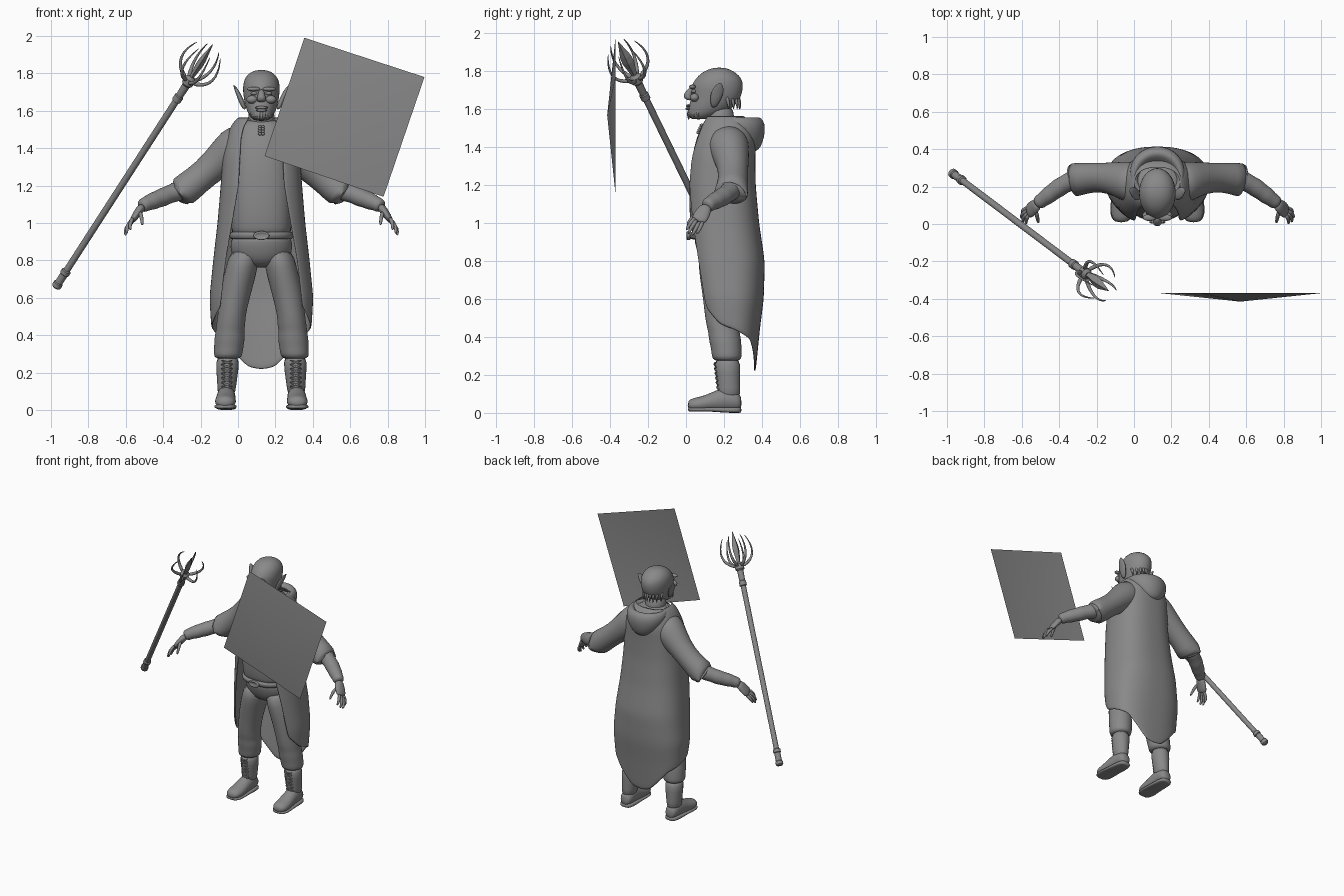
import bpy
import bmesh
import math
from mathutils import Vector

default_cube = bpy.data.objects.get("Cube")
if default_cube:
    bpy.data.objects.remove(default_cube, do_unlink=True)

MIDDLE = 0.125  # the figure stands slightly to its left of the scene centre
SIDES = {"left": 1, "right": -1}

grey = bpy.data.materials.new("plain_grey")
grey.use_nodes = True
colour = (0.25, 0.25, 0.25, 1)
grey.diffuse_color = colour
shader = grey.node_tree.nodes["Principled BSDF"]
shader.inputs["Base Color"].default_value = colour
shader.inputs["Roughness"].default_value = 0.7


def finish(name, bm, subdivide=0, sharp=60, thickness=0):
    """Turn a bmesh into a named, shaded object."""
    bmesh.ops.recalc_face_normals(bm, faces=bm.faces)
    mesh = bpy.data.meshes.new(name)
    bm.to_mesh(mesh)
    bm.free()
    for polygon in mesh.polygons:
        polygon.use_smooth = sharp > 0
    if sharp:
        mesh.set_sharp_from_angle(angle=math.radians(sharp))
    mesh.materials.append(grey)
    obj = bpy.data.objects.new(name, mesh)
    bpy.context.collection.objects.link(obj)
    if thickness:
        shell = obj.modifiers.new("cloth thickness", "SOLIDIFY")
        shell.thickness = thickness
        shell.offset = 0
    if subdivide:
        obj.modifiers.new("rounding", "SUBSURF").levels = subdivide
        obj.modifiers["rounding"].render_levels = subdivide
    return obj


def loft(name, rows, axes=None, sides=20, power=1, subdivide=1, sharp=180):
    """Skin oval rings (x, y, z, radius a, radius b); follow the path if no axes are given."""
    bm = bmesh.new()
    rings = []
    centres = [Vector(row[:3]) for row in rows]
    for i, row in enumerate(rows):
        if axes:
            a, b = map(Vector, axes)
        else:
            along = (centres[min(i + 1, len(rows) - 1)] - centres[max(i - 1, 0)]).normalized()
            guide = Vector((0, 1, 0)) if abs(along.y) < 0.8 else Vector((1, 0, 0))
            a = (guide - along * guide.dot(along)).normalized()
            b = along.cross(a)
        ring = []
        for k in range(sides):
            angle = math.tau * k / sides
            c, s = math.cos(angle), math.sin(angle)
            c = math.copysign(abs(c) ** power, c)
            s = math.copysign(abs(s) ** power, s)
            ring.append(bm.verts.new(centres[i] + a * c * row[3] + b * s * row[-1]))
        rings.append(ring)
    for low, high in zip(rings, rings[1:]):
        for k in range(sides):
            j = (k + 1) % sides
            bm.faces.new((low[k], low[j], high[j], high[k]))
    bm.faces.new(rings[0])
    bm.faces.new(rings[-1])
    return finish(name, bm, subdivide, sharp)


FLAT = ((1, 0, 0), (0, 1, 0))
UPRIGHT = ((1, 0, 0), (0, 0, 1))


def stack(name, levels, power=1):
    """Loft of level rings given as (z, half width, front y, back y)."""
    rows = [(MIDDLE, (f + b) / 2, z, w, (b - f) / 2) for z, w, f, b in levels]
    return loft(name, rows, FLAT, sides=28, power=power)


def ball(name, centre, size):
    bm = bmesh.new()
    bmesh.ops.create_uvsphere(bm, u_segments=20, v_segments=12, radius=1)
    bmesh.ops.scale(bm, vec=size, verts=bm.verts)
    bmesh.ops.translate(bm, vec=centre, verts=bm.verts)
    return finish(name, bm, sharp=180)


def strand(name, points, radius, tip=None):
    """Thin tapering tube through points."""
    tip = radius if tip is None else tip
    last = len(points) - 1
    rows = [(*p, radius + (tip - radius) * i / last) for i, p in enumerate(points)]
    return loft(name, rows, sides=8)


def lookup(table, x):
    """Linear reading of a table of (key, values...) with rising keys."""
    x = min(max(x, table[0][0]), table[-1][0])
    for low, high in zip(table, table[1:]):
        if x <= high[0]:
            t = (x - low[0]) / (high[0] - low[0])
            return [p + (q - p) * t for p, q in zip(low[1:], high[1:])]


# Head, neck and face
stack("head", [(1.545, .03, .03, .1), (1.56, .055, .01, .16), (1.59, .075, .008, .23),
               (1.64, .09, .022, .28), (1.68, .096, .03, .295), (1.72, .1, .025, .302),
               (1.76, .095, .05, .295), (1.79, .078, .08, .265), (1.81, .05, .12, .23),
               (1.818, .02, .155, .195)])
stack("neck", [(1.5, .08, .1, .27), (1.56, .07, .11, .25), (1.62, .07, .11, .25)])
loft("nose", [(MIDDLE, .035, 1.715, .014, .015), (MIDDLE, .015, 1.69, .017, .02),
              (MIDDLE, .006, 1.665, .026, .024), (MIDDLE, .02, 1.645, .022, .016)], FLAT)
ball("upper_lip", (MIDDLE, .012, 1.617), (.036, .012, .008))
ball("lower_lip", (MIDDLE, .01, 1.602), (.03, .013, .008))
for side, s in SIDES.items():
    ball(side + "_brow", (MIDDLE + s * .042, .034, 1.716), (.036, .018, .012))
    ball(side + "_eye", (MIDDLE + s * .038, .042, 1.693), (.02, .014, .01))
    ball(side + "_cheek", (MIDDLE + s * .05, .045, 1.66), (.03, .025, .022))
    loft(side + "_ear", [(MIDDLE + s * x, y, z, a, b) for x, y, z, a, b in (
        (.088, .145, 1.605, .01, .012), (.105, .155, 1.645, .016, .028),
        (.122, .165, 1.69, .014, .036), (.14, .175, 1.725, .008, .02),
        (.148, .18, 1.738, .003, .004))], FLAT)
for i in range(9):
    turn = (i - 4) / 4
    x = MIDDLE + .055 * turn
    y = .015 + .05 * turn * turn
    strand(f"beard_tuft_{i}", [(x, y + .01, 1.6), (x, y - .008, 1.575), (x, y, 1.54 + .02 * abs(turn))], .013, .002)
    x, y = MIDDLE + .075 * turn, .28 - .06 * turn * turn
    strand(f"nape_hair_{i}", [(x, y - .01, 1.67), (x, y + .006, 1.63), (x, y + .004, 1.595)], .014, .002)

# Shirt, belt and neck ornament
stack("shirt", [(.9, .155, .04, .3), (.97, .162, .025, .31), (1.08, .165, .015, .32),
                (1.2, .168, .018, .33), (1.35, .165, .03, .34), (1.45, .15, .055, .34),
                (1.52, .13, .085, .31), (1.555, .1, .11, .28)], .8)
stack("belt", [(.912, .163, .027, .315), (.916, .17, .02, .32),
               (.95, .17, .014, .32), (.954, .163, .02, .315)], .85)
loft("buckle", [(MIDDLE, .03, .933, .036, .019), (MIDDLE, .012, .933, .045, .026),
                (MIDDLE, .004, .933, .042, .023), (MIDDLE, .003, .933, .033, .015),
                (MIDDLE, .009, .933, .03, .013)], UPRIGHT)
for i in range(4):
    for side, s in SIDES.items():
        ball(f"{side}_neck_bead_{i}", (MIDDLE + s * .008, .082 - .006 * i, 1.515 - .013 * i), (.009, .01, .008))

# Long coat, open at the front: height, half width, front, back, half opening
coat_cut = [(.2, .25, .1, .36, .225), (.45, .264, .08, .385, .228), (.6, .273, .05, .405, .213),
            (.8, .253, .02, .41, .19), (1, .23, .005, .38, .155), (1.2, .213, 0, .362, .12),
            (1.35, .203, .015, .36, .113), (1.45, .185, .045, .365, .108),
            (1.53, .155, .08, .34, .09), (1.565, .12, .11, .3, .06)]
coat_hem = [(0, .215), (.1, .23), (.25, .31), (.4, .385), (.65, .43), (.85, .47), (1, .55)]
ROWS, COLUMNS = 26, 40
bm = bmesh.new()
grid = []
for r in range(ROWS + 1):
    line = []
    for c in range(COLUMNS + 1):
        u = 2 * c / COLUMNS - 1
        hem = lookup(coat_hem, abs(u))[0]
        z = 1.565 + (hem - 1.565) * r / ROWS
        wide, front, back, gap = lookup(coat_cut, z)
        angle = u * (math.pi - math.asin((gap / wide) ** 1.25))
        sx, cy = math.sin(angle), math.cos(angle)
        x = MIDDLE + wide * math.copysign(abs(sx) ** .8, sx)
        y = (front + back) / 2 + (back - front) / 2 * math.copysign(abs(cy) ** .8, cy)
        line.append(bm.verts.new((x, y, z)))
    grid.append(line)
for upper, lower in zip(grid, grid[1:]):
    for c in range(COLUMNS):
        bm.faces.new((upper[c], upper[c + 1], lower[c + 1], lower[c]))
finish("coat", bm, subdivide=1, sharp=180, thickness=.01)

# Lowered hood with a hollow behind the neck
stack("hood", [(1.375, .03, .32, .37), (1.4, .075, .29, .395), (1.45, .125, .2, .412),
               (1.5, .148, .15, .418), (1.54, .147, .13, .41), (1.56, .13, .125, .385),
               (1.553, .112, .14, .36), (1.51, .095, .16, .33), (1.48, .05, .2, .28)])

# Arms, sleeves and hands
fingers = {"thumb": ((.65, .07, 1.06), (.64, .03, 1.03), (.636, .003, .985)),
           "index": ((.685, .05, 1.03), (.705, .02, .995), (.7, .0, .96)),
           "middle": ((.69, .06, 1.02), (.722, .03, .98), (.718, .01, .94)),
           "ring": ((.69, .075, 1.01), (.73, .05, .97), (.726, .03, .93)),
           "little": ((.685, .09, 1.01), (.725, .075, .975), (.722, .055, .94))}
for side, s in SIDES.items():
    def mirrored(rows):
        return [(MIDDLE + s * row[0], *row[1:]) for row in rows]

    loft(side + "_sleeve", mirrored([
        (.08, .21, 1.44, .11), (.15, .225, 1.4, .112), (.21, .24, 1.345, .093),
        (.3, .25, 1.265, .077), (.39, .245, 1.192, .083), (.448, .235, 1.147, .093),
        (.452, .234, 1.144, .088), (.42, .245, 1.17, .07)]))
    ripple = [(.4, .255, 1.185, .05), (.46, .232, 1.165, .054), (.5, .21, 1.15, .046),
              (.525, .195, 1.138, .052), (.56, .17, 1.125, .044), (.58, .155, 1.117, .048),
              (.61, .132, 1.105, .038), (.63, .118, 1.095, .04), (.645, .105, 1.085, .03)]
    loft(side + "_forearm", mirrored(ripple))
    loft(side + "_palm", mirrored([
        (.635, .112, 1.09, .03, .024), (.655, .095, 1.065, .038, .022),
        (.675, .078, 1.035, .044, .02), (.695, .062, 1.005, .038, .014)]))
    for finger, path in fingers.items():
        strand(f"{side}_{finger}_finger", mirrored(path), .014, .008)

# Trousers and boots
stack("trouser_seat", [(.76, .06, .13, .24), (.79, .13, .085, .29), (.84, .168, .06, .315),
                       (.9, .165, .045, .31), (.94, .155, .04, .3)])
for side, s in SIDES.items():
    def placed(rows):
        return [(MIDDLE + s * row[0], *row[1:]) for row in rows]

    loft(side + "_trouser_leg", placed([
        (.085, .18, .87, .08, .115), (.105, .18, .76, .086, .115), (.125, .182, .68, .086, .105),
        (.145, .183, .59, .081, .093), (.16, .186, .5, .075, .086), (.164, .195, .45, .079, .086),
        (.168, .2, .425, .076, .083), (.17, .206, .38, .083, .086), (.174, .212, .34, .079, .081),
        (.178, .215, .3, .078, .08), (.18, .216, .27, .07, .074)]), FLAT)
    loft(side + "_boot_shaft", placed([
        (.18, .217, .3, .066, .072), (.182, .22, .21, .06, .066), (.185, .226, .13, .05, .06),
        (.188, .225, .07, .048, .063)]), FLAT)
    foot = [(.187, .293, .05, .025, .03), (.187, .275, .06, .046, .05), (.188, .21, .075, .05, .068),
            (.19, .14, .058, .052, .052), (.192, .08, .045, .058, .04), (.193, .035, .043, .053, .036),
            (.193, .008, .04, .03, .022)]
    loft(side + "_boot_foot", placed(foot), UPRIGHT)
    loft(side + "_boot_sole", placed([(x, y, .015 if i < 3 else .018, a * 1.08, .015 if i < 3 else .011)
                                      for i, (x, y, z, a, b) in enumerate(foot)]), UPRIGHT, power=.6)
    # Crossed laces
    for i in range(7):
        z = .1 + .024 * i
        y = .163 - .003 * i
        for way in (-1, 1):
            strand(f"{side}_lace_{i}_{way}", placed([
                (.184 - way * .033, y + .014, z), (.184, y - .002, z + .012),
                (.184 + way * .033, y + .014, z + .024)]), .005)

# Staff, floating beside the figure
butt = Vector((-.975, .275, .655))
shaft = Vector((.502, -.378, .777)).normalized()
out_a = shaft.orthogonal().normalized()
out_b = shaft.cross(out_a)


def on_staff(distance, radius=0, angle=0):
    return butt + shaft * distance + (out_a * math.cos(angle) + out_b * math.sin(angle)) * radius


profile = [(0, .018), (.008, .026), (.03, .026), (.035, .021), (.09, .021), (.094, .026),
           (.115, .026), (.12, .018), (1.28, .018), (1.284, .025), (1.315, .025), (1.32, .02),
           (1.39, .022), (1.4, .031), (1.435, .031), (1.45, .015)]
loft("staff_shaft", [(*on_staff(t), r) for t, r in profile], sides=16, subdivide=0, sharp=35)
loft("staff_blade", [(*on_staff(t), a, b) for t, a, b in (
    (1.43, .012, .01), (1.53, .032, .02), (1.57, .03, .018), (1.67, .002, .002))],
    sides=4, subdivide=0, sharp=0)
claw = [(1.42, .02), (1.44, .065), (1.475, .1), (1.53, .112), (1.59, .098), (1.635, .075)]
for i in range(6):
    strand(f"staff_claw_{i}", [on_staff(t, r, math.tau * i / 6) for t, r in claw], .014, .002)

# Tilted square panel with a shallow raised centre
bm = bmesh.new()
corners = [bm.verts.new((x, -.37, z)) for x, z in ((.355, 1.99), (.997, 1.78), (.778, 1.14), (.142, 1.358))]
peak = bm.verts.new((.568, -.415, 1.567))
for i in range(4):
    bm.faces.new((corners[i - 1], corners[i], peak))
finish("square_panel", bm, sharp=180)
